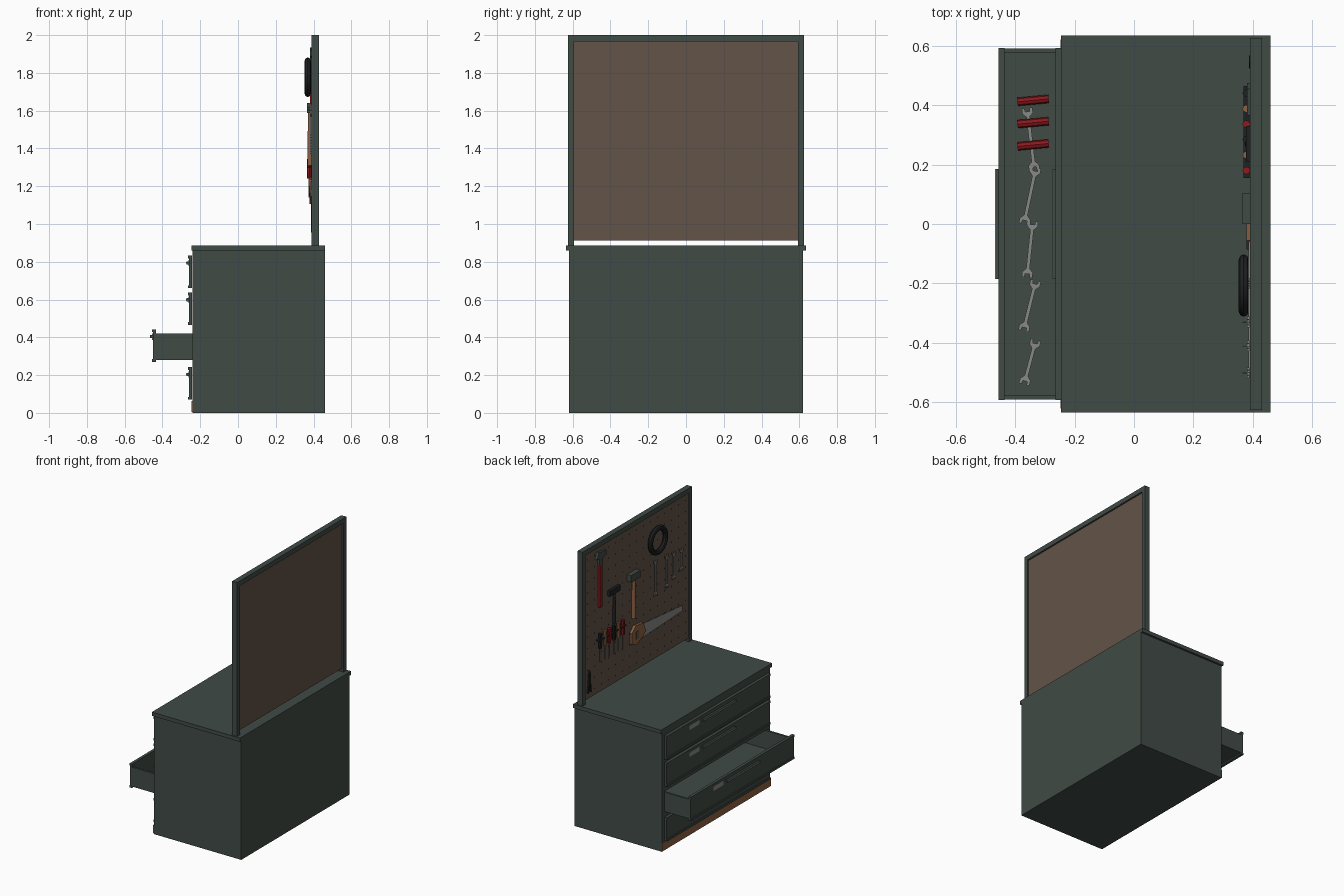
import bpy, bmesh, math
from mathutils import Vector

if "Cube" in bpy.data.objects:
    bpy.data.objects.remove(bpy.data.objects["Cube"])


def make_mat(name, rgb):
    m = bpy.data.materials.new(name)
    m.diffuse_color = (*rgb, 1)
    m.use_nodes = True
    m.node_tree.nodes["Principled BSDF"].inputs["Base Color"].default_value = m.diffuse_color
    return m


GREEN = make_mat("grey green paint", (0.052, 0.070, 0.061))
BOARD = make_mat("brown hardboard", (0.125, 0.088, 0.064))
WOOD = make_mat("orange wood", (0.27, 0.12, 0.055))
RED = make_mat("red grip", (0.27, 0.010, 0.013))
BLACK = make_mat("black rubber", (0.014, 0.015, 0.016))
STEEL = make_mat("steel", (0.25, 0.25, 0.24))


def finish(bm, name, mat, smooth=False):
    bmesh.ops.recalc_face_normals(bm, faces=bm.faces[:])
    for f in bm.faces:
        f.smooth = smooth
    if smooth:
        for e in bm.edges:
            if len(e.link_faces) == 2 and e.calc_face_angle() > 0.7:
                e.smooth = False
    me = bpy.data.meshes.new(name)
    bm.to_mesh(me)
    bm.free()
    me.materials.append(mat)
    ob = bpy.data.objects.new(name, me)
    bpy.context.collection.objects.link(ob)
    return ob


def box(name, x, y, z, mat):
    bm = bmesh.new()
    bmesh.ops.create_cube(bm, size=1)
    for v in bm.verts:
        v.co = [a + (c + 0.5) * (b - a) for c, (a, b) in zip(v.co, (x, y, z))]
    return finish(bm, name, mat)


def prism(name, pts, origin, u, v, thick, mat):
    """Flat outline in the u/v plane, extruded along u x v."""
    o, u, v = Vector(origin), Vector(u).normalized(), Vector(v).normalized()
    bm = bmesh.new()
    face = bm.faces.new([bm.verts.new(o + u * a + v * b) for a, b in pts])
    ext = bmesh.ops.extrude_face_region(bm, geom=[face])["geom"]
    moved = [g for g in ext if isinstance(g, bmesh.types.BMVert)]
    bmesh.ops.translate(bm, verts=moved, vec=u.cross(v) * thick)
    return finish(bm, name, mat)


def rod(name, p0, p1, r0, r1, mat, seg=10):
    p0, p1 = Vector(p0), Vector(p1)
    d = p1 - p0
    bm = bmesh.new()
    bmesh.ops.create_cone(bm, cap_ends=True, segments=seg, radius1=r0, radius2=r1, depth=d.length)
    rot = d.to_track_quat('Z', 'Y')
    for v in bm.verts:
        v.co = rot @ v.co + (p0 + p1) / 2
    return finish(bm, name, mat, True)


def wrench(name, p0, p1, normal, w=0.005):
    """Double open-ended wrench lying between two points."""
    d = Vector(p1) - Vector(p0)
    L = d.length
    end = [(0.030, w), (0.018, 3 * w), (0.0, 3 * w), (0.0, 1.5 * w), (0.012, 1.2 * w)]
    low = [(a, -b) for a, b in reversed(end)]
    left = end + low
    right = [(L - a, -b) for a, b in left]
    prism(name, left + right, p0, d, Vector(normal).cross(d), 0.007, STEEL)


# cabinet carcass
XF, XB, Y = -0.24, 0.46, 0.62
for s, n in ((1, "left"), (-1, "right")):
    box("cabinet_side_" + n, (XF, XB), sorted((s * 0.59, s * Y)), (0, 0.86), GREEN)
box("cabinet_back", (XB - 0.02, XB), (-0.59, 0.59), (0, 0.86), GREEN)
box("cabinet_bottom", (XF, XB - 0.02), (-0.59, 0.59), (0, 0.02), GREEN)
box("kick_plate", (-0.247, XF), (-Y, Y), (0.005, 0.062), WOOD)
box("worktop", (-0.245, XB), (-0.635, 0.635), (0.86, 0.887), GREEN)
for i, (a, b) in enumerate(((0.02, 0.08), (0.235, 0.278), (0.425, 0.475), (0.625, 0.67), (0.82, 0.86))):
    box(f"front_rail_{i}", (XF, XF + 0.02 if i != 2 else 0.2), (-0.59, 0.59), (a, b), GREEN)

# drawer fronts with raised lips, handles and label holders
for i, z in enumerate((0.07, 0.27, 0.465, 0.66)):
    x = -0.435 if i == 1 else -0.243
    top = z + 0.172
    box(f"drawer_front_{i}", (x - 0.016, x), (-0.592, 0.592), (z, top), GREEN)
    for a, b in ((z, z + 0.015), (top - 0.015, top)):
        box(f"drawer_lip_{i}", (x - 0.021, x - 0.012), (-0.592, 0.592), (a, b), GREEN)
    box(f"drawer_handle_{i}", (x - 0.030, x - 0.016), (-0.185, 0.185), (top - 0.046, top - 0.030), GREEN)
    box(f"handle_trim_{i}", (x - 0.032, x - 0.030), (-0.185, 0.185), (top - 0.042, top - 0.034), STEEL)
    box(f"label_holder_{i}", (x - 0.019, x - 0.016), (0.22, 0.34), (top - 0.055, top - 0.022), STEEL)

# open drawer tray
box("tray_floor", (-0.435, 0.2), (-0.585, 0.585), (0.28, 0.288), GREEN)
for s in (1, -1):
    box("tray_side", (-0.435, 0.2), sorted((s * 0.575, s * 0.59)), (0.28, 0.42), GREEN)
box("tray_back", (0.19, 0.2), (-0.575, 0.575), (0.28, 0.42), GREEN)

# tools lying in the tray
for i, y in enumerate((0.415, 0.34, 0.265)):
    rod(f"tray_grip_{i}", (-0.392, y - 0.004, 0.305), (-0.287, y + 0.006, 0.305), 0.014, 0.014, RED, 8)
tray = [(-0.36, 0.39, -0.335, 0.18), (-0.33, 0.19, -0.37, 0.0), (-0.34, 0.01, -0.36, -0.18),
        (-0.33, -0.19, -0.372, -0.36), (-0.33, -0.39, -0.37, -0.54)]
for i, (xa, ya, xb, yb) in enumerate(tray):
    wrench(f"tray_wrench_{i}", (xa, ya, 0.29), (xb, yb, 0.29), (0, 0, 1), 0.006)

# pegboard and its frame
for s in (1, -1):
    box("board_frame_post", (0.39, 0.43), sorted((s * 0.593, s * 0.625)), (0.887, 2.0), GREEN)
box("board_frame_top", (0.39, 0.43), (-0.593, 0.593), (1.965, 2.0), GREEN)
box("pegboard", (0.397, 0.418), (-0.593, 0.593), (0.912, 1.965), BOARD)

# peg holes as thin dark discs
bm = bmesh.new()
for i in range(15):
    for j in range(13):
        y, z = (i - 7) * 0.08, 0.96 + j * 0.08
        bm.faces.new([bm.verts.new((0.3962, y + 0.006 * math.cos(k * math.pi / 3),
                                    z + 0.006 * math.sin(k * math.pi / 3))) for k in range(6)])
holes = finish(bm, "peg_holes", BLACK)
for f in holes.data.polygons:
    if f.normal.x > 0:
        f.flip()

# hanging cable coil
bm = bmesh.new()
N, M = 28, 8
ring = [[bm.verts.new((0.369 + 0.017 * math.cos(b),
                       -0.207 + (0.086 + 0.019 * math.sin(b)) * math.cos(a),
                       1.777 + (0.086 + 0.019 * math.sin(b)) * math.sin(a)))
         for b in (2 * math.pi * k / M for k in range(M))]
        for a in (2 * math.pi * k / N for k in range(N))]
for i in range(N):
    for k in range(M):
        bm.faces.new((ring[i][k], ring[(i + 1) % N][k],
                      ring[(i + 1) % N][(k + 1) % M], ring[i][(k + 1) % M]))
finish(bm, "cable_coil", BLACK, True)

# outlines on the board: u runs toward -y, v runs up, thickness faces the room
U, V = (0, -1, 0), (0, 0, 1)
X = 0.397

# pipe wrench
prism("pipe_wrench_head", [(-0.02, 0), (0.02, 0), (0.02, 0.04), (0.06, 0.05), (0.06, 0.08), (-0.03, 0.095),
                           (-0.05, 0.05), (-0.02, 0.045)], (X, 0.425, 1.84), U, V, 0.017, GREEN)
box("pipe_wrench_grip", (X - 0.015, X), (0.41, 0.44), (1.53, 1.84), RED)

# mallet with black handle
box("black_hammer_head", (X - 0.02, X), (0.21, 0.33), (1.57, 1.61), BLACK)
rod("black_hammer_handle", (X - 0.012, 0.27, 1.355), (X - 0.012, 0.27, 1.57), 0.013, 0.009, BLACK)

# claw hammer with wooden handle
box("wood_hammer_head", (X - 0.032, X), (0.0, 0.105), (1.59, 1.64), GREEN)
rod("wood_hammer_handle", (X - 0.015, 0.053, 1.31), (X - 0.015, 0.053, 1.59), 0.016, 0.012, WOOD)

# hand saw
prism("saw_blade", [(0, 0), (0.46, 0.02), (0.46, 0.06), (0, 0.1)], (X - 0.007, -0.05, 1.125), U, V, 0.005, STEEL)
prism("saw_handle", [(0.0, 0.02), (0.05, 0.0), (0.12, 0.03), (0.16, 0.06), (0.13, 0.13), (0.04, 0.14),
                     (0.0, 0.10)], (X, 0.075, 1.105), U, V, 0.018, WOOD)
box("saw_grip_slot", (X - 0.020, X - 0.018), (0.0, 0.03), (1.145, 1.20), BOARD)

# screwdriver rack
box("driver_rack", (0.368, X), (0.155, 0.465), (1.296, 1.304), BLACK)
for i, m in enumerate((BLACK, WOOD, RED, BLACK, WOOD, RED)):
    y = 0.44 - i * 0.052
    rod(f"driver_grip_{i}", (0.378, y, 1.24), (0.378, y, 1.345), 0.012, 0.013, m, 8)
    rod(f"driver_shaft_{i}", (0.378, y, 1.14), (0.378, y, 1.24), 0.004, 0.004, STEEL, 6)

# hanging wrenches on pegs
for i, (y, top, bot) in enumerate(((-0.20, 1.63, 1.37), (-0.33, 1.62, 1.38), (-0.41, 1.61, 1.41), (-0.50, 1.60, 1.44))):
    wrench(f"hanging_wrench_{i}", (0.388, y, top), (0.388, y, bot), (-1, 0, 0), 0.006)
    rod(f"wrench_peg_{i}", (0.365, y, top - 0.01), (X, y, top - 0.01), 0.003, 0.003, STEEL, 6)

# small pliers in the lower corner
for s in (1, -1):
    prism("pliers_half", [(0, 0.16), (s * 0.012, 0.13), (s * 0.008, 0.1), (s * 0.022, 0), (s * 0.010, 0),
                          (0, 0.09)], (X, 0.545, 0.955), U, V, 0.01, BLACK)
